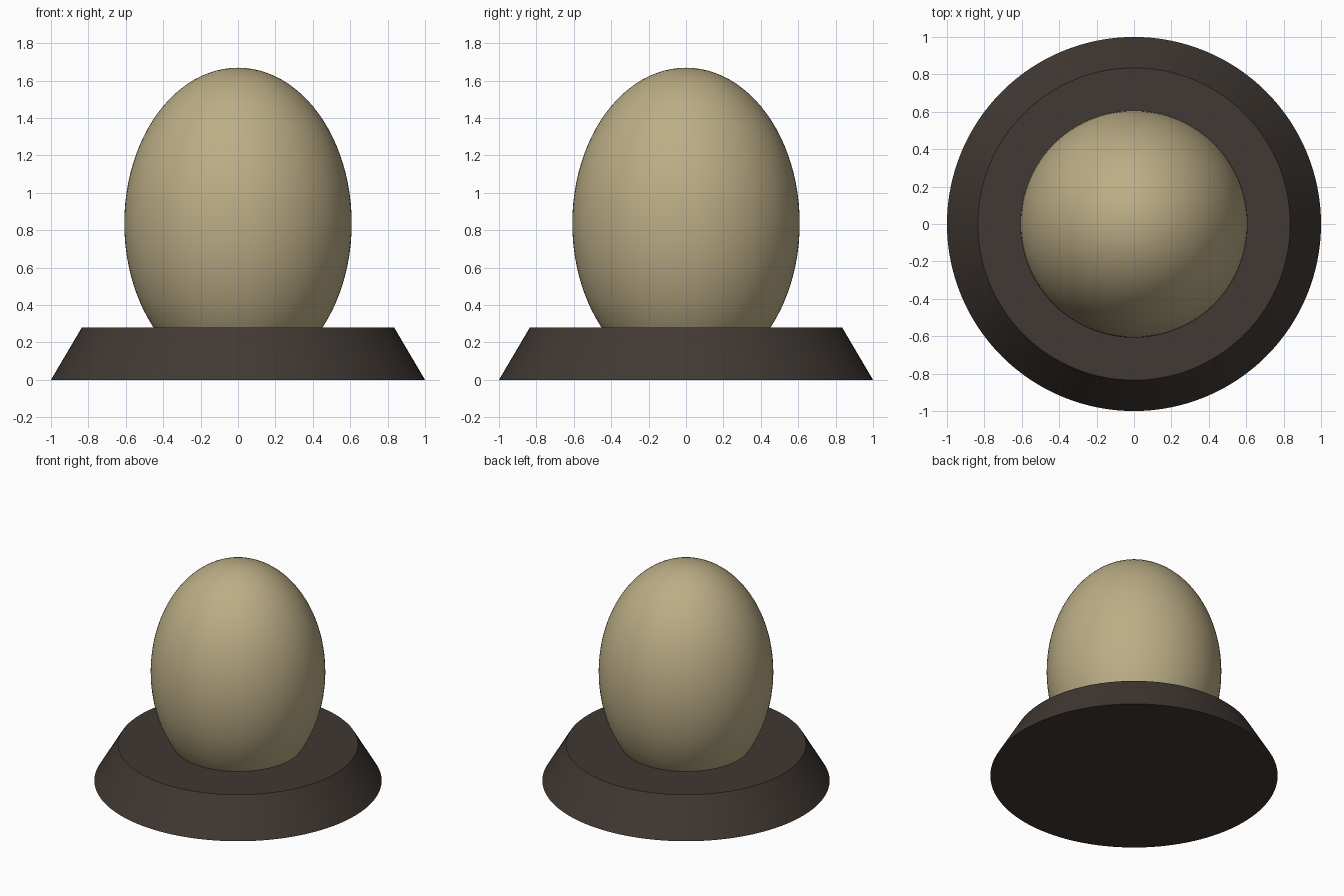
import bpy
import math

if "Cube" in bpy.data.objects:
    bpy.data.objects.remove(bpy.data.objects["Cube"])


def finish(name, color, angle):
    ob = bpy.context.object
    ob.name = name
    bpy.ops.object.transform_apply(location=False, rotation=False, scale=True)
    bpy.ops.object.shade_smooth_by_angle(angle=math.radians(angle))
    mat = bpy.data.materials.new(name + "_material")
    mat.diffuse_color = (*color, 1)
    mat.use_nodes = True
    mat.node_tree.nodes["Principled BSDF"].inputs["Base Color"].default_value = mat.diffuse_color
    ob.data.materials.append(mat)


# Tapered round base
bpy.ops.mesh.primitive_cone_add(vertices=128, radius1=1.0, radius2=0.835,
                                depth=0.28, location=(0, 0, 0.14))
finish("base", (0.052, 0.040, 0.033), 30)

# Tall ellipsoid dome, sunk into the base
bpy.ops.mesh.primitive_uv_sphere_add(segments=96, ring_count=48, radius=1,
                                     location=(0, 0, 0.837))
bpy.context.object.scale = (0.608, 0.608, 0.832)
finish("dome", (0.50, 0.42, 0.24), 60)
